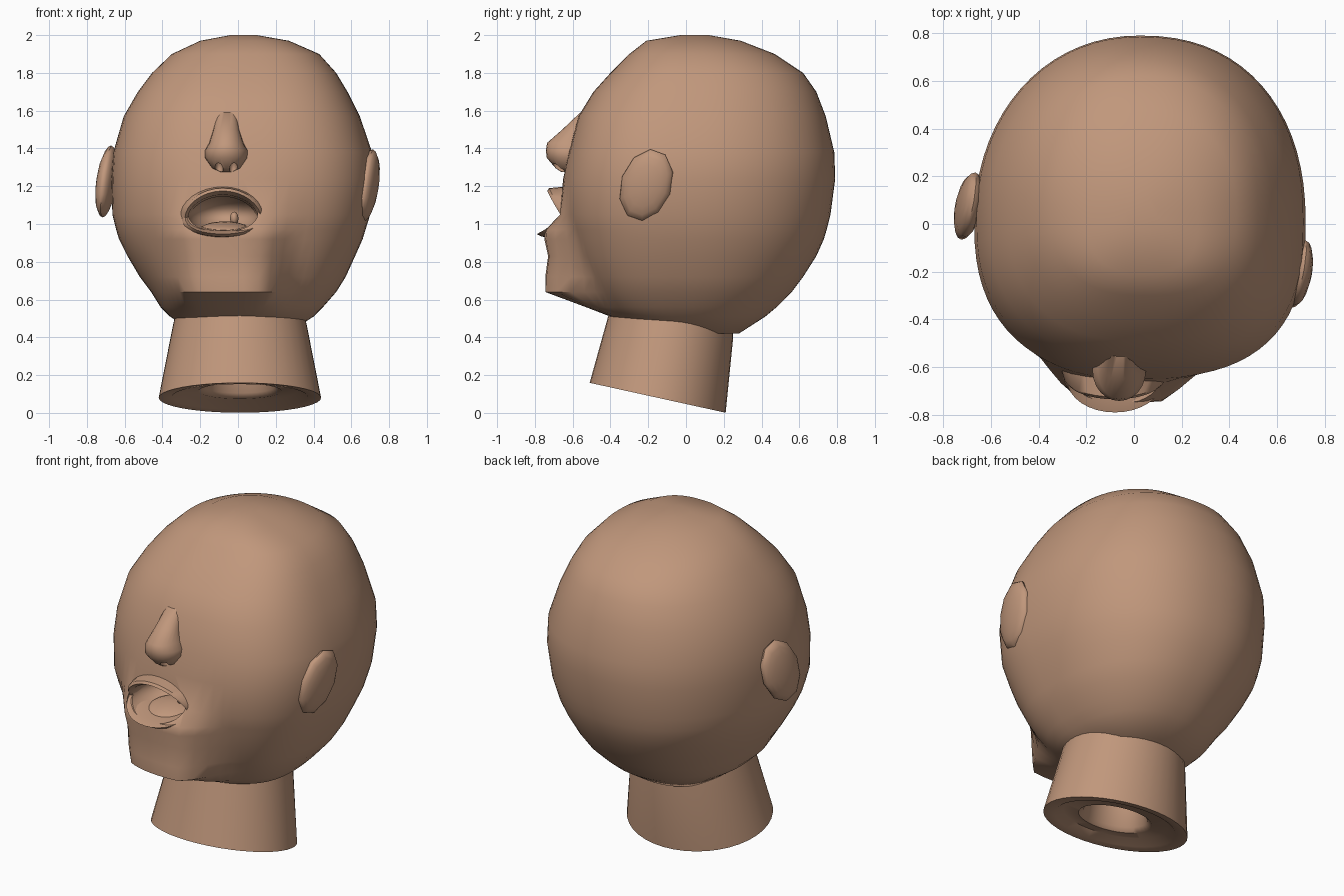
import bpy, bmesh, math
from mathutils import Matrix

if "Cube" in bpy.data.objects:
    bpy.data.objects.remove(bpy.data.objects["Cube"])

skin = bpy.data.materials.new("skin")
skin.diffuse_color = (0.53, 0.31, 0.20, 1)
skin.use_nodes = True
skin.node_tree.nodes["Principled BSDF"].inputs["Base Color"].default_value = skin.diffuse_color


def finish(name, bm):
    bmesh.ops.recalc_face_normals(bm, faces=bm.faces)
    me = bpy.data.meshes.new(name)
    bm.to_mesh(me)
    bm.free()
    me.materials.append(skin)
    ob = bpy.data.objects.new(name, me)
    bpy.context.collection.objects.link(ob)
    return ob


def loft(name, rings, cap_start=True, cap_end=True):
    bm = bmesh.new()
    vs = [[bm.verts.new(p) for p in r] for r in rings]
    n = len(rings[0])
    for a, b in zip(vs, vs[1:]):
        for i in range(n):
            j = (i + 1) % n
            bm.faces.new((a[i], a[j], b[j], b[i]))
    if cap_start:
        bm.faces.new(vs[0][::-1])
    if cap_end:
        bm.faces.new(vs[-1])
    return finish(name, bm)


def ellipsoid(name, loc, radii, rot=(0, 0, 0), u=24, v=16):
    bm = bmesh.new()
    bmesh.ops.create_uvsphere(bm, u_segments=u, v_segments=v, radius=1)
    # poles lie along x, so the outline seen from the side has u sides
    bm.transform(Matrix.Rotation(math.pi / 2, 4, 'Y'))
    bm.transform(Matrix.Diagonal((*radii, 1)))
    for axis, ang in zip('XYZ', rot):
        bm.transform(Matrix.Rotation(math.radians(ang), 4, axis))
    bm.transform(Matrix.Translation(loc))
    return finish(name, bm)


def activate(ob):
    bpy.ops.object.select_all(action='DESELECT')
    ob.select_set(True)
    bpy.context.view_layer.objects.active = ob


def cut(ob, cutter):
    m = ob.modifiers.new("cut", 'BOOLEAN')
    m.operation = 'DIFFERENCE'
    m.solver = 'EXACT'
    m.object = cutter
    activate(ob)
    bpy.ops.object.modifier_apply(modifier=m.name)
    bpy.data.objects.remove(cutter)


def angles(n):
    return [2 * math.pi * i / n for i in range(n)]


# Head: z, left x, right x, front y, back y, front y of chin and jaw
levels = [
    (0.42, -0.22, 0.26, -0.10, 0.28, -0.10),
    (0.51, -0.36, 0.40, -0.38, 0.42, -0.40),
    (0.56, -0.41, 0.45, -0.43, 0.48, -0.53),
    (0.64, -0.46, 0.52, -0.49, 0.56, -0.745),
    (0.72, -0.52, 0.57, -0.53, 0.62, -0.745),
    (0.83, -0.585, 0.62, -0.58, 0.69, -0.73),
    (0.92, -0.63, 0.66, -0.605, 0.73, -0.75),
    (0.97, -0.645, 0.675, -0.62, 0.745, -0.745),
    (1.05, -0.665, 0.70, -0.64, 0.765, -0.67),
    (1.24, -0.67, 0.72, -0.645, 0.79, -0.65),
    (1.38, -0.66, 0.71, -0.62, 0.785, -0.62),
    (1.57, -0.605, 0.645, -0.57, 0.74, -0.57),
    (1.70, -0.53, 0.58, -0.49, 0.69, -0.49),
    (1.80, -0.455, 0.52, -0.40, 0.62, -0.40),
    (1.90, -0.35, 0.43, -0.30, 0.47, -0.30),
    (1.97, -0.20, 0.27, -0.21, 0.29, -0.21),
    (2.00, -0.04, 0.10, -0.03, 0.12, -0.03),
]


def head_ring(z, x0, x1, yf, yb, yjaw):
    xc, rx, yc = (x0 + x1) / 2, (x1 - x0) / 2, yf + 0.45 * (yb - yf)
    pts = []
    for t in angles(72):
        c, s = math.cos(t), math.sin(t)
        # the face is flatter than the back, the right side fuller than the left
        e = 2 / ((2.65 if c > 0 else 2.4) if s < 0 else (2.25 if c > 0 else 2.1))
        x = xc + rx * math.copysign(abs(c) ** e, c)
        y = yc + (yb - yc if s > 0 else yc - yf) * math.copysign(abs(s) ** e, s)
        if s < 0:
            w = min(1, max(0, (0.40 - abs(x + 0.07)) / 0.24))
            y += w * w * (3 - 2 * w) * (yjaw - yf)
        pts.append((x, y, z))
    return pts


head = loft("head", [head_ring(*l) for l in levels])
cut(head, ellipsoid("mouth_cutter", (-0.08, -0.66, 1.055), (0.185, 0.28, 0.105)))


# Lips: ring around the open mouth
def lip_ring(rx, rz, y, up, down):
    pts = []
    for t in angles(32):
        c, s = math.cos(t), math.sin(t)
        pts.append((-0.08 + rx * c,
                    y - (up if s > 0 else down) * abs(s),
                    1.035 + 0.02 * s * s + rz * (s if s > 0 else 0.9 * s)))
    return pts


lips = loft("lips", [
    lip_ring(0.24, 0.145, -0.56, 0.06, 0.14),
    lip_ring(0.215, 0.135, -0.64, 0.085, 0.125),
    lip_ring(0.20, 0.12, -0.655, 0.08, 0.135),
    lip_ring(0.185, 0.10, -0.645, 0.05, 0.09),
    lip_ring(0.175, 0.09, -0.54, 0.02, 0.04)], False, False)

# Tongue and uvula
tongue = ellipsoid("tongue", (-0.07, -0.56, 0.97), (0.13, 0.13, 0.04), (8, 0, 0))
uvula = ellipsoid("uvula", (-0.02, -0.52, 1.03), (0.022, 0.03, 0.035))

# Nose: z, half width, centre y, depth
nose_rows = [(1.275, 0.03, -0.63, 0.03), (1.295, 0.075, -0.62, 0.07),
             (1.35, 0.112, -0.615, 0.122), (1.39, 0.112, -0.615, 0.127),
             (1.43, 0.09, -0.61, 0.125), (1.50, 0.068, -0.58, 0.075),
             (1.59, 0.052, -0.53, 0.03)]
nose = loft("nose", [[(-0.062 + 0.004 * (z > 1.5) + w * math.cos(t), y + d * math.sin(t), z)
                      for t in angles(24)] for z, w, y, d in nose_rows])
for x in (-0.10, -0.025):
    cut(nose, ellipsoid("nostril_cutter", (x, -0.675, 1.295), (0.022, 0.035, 0.05), u=12, v=8))

# Ears: flat many-sided pads, the head being turned a little
ears = [ellipsoid(n, loc, (0.052, 0.137, 0.198), (-20, 6, -9), u=10, v=10)
        for n, loc in (("right_ear", (0.69, -0.21, 1.205)),
                       ("left_ear", (-0.695, 0.075, 1.225)))]


# Neck: tilted tube with a recess in its base
def neck_ring(y, z, rx, ry, slope):
    return [(0.01 + rx * math.cos(t), y + ry * math.sin(t), z - slope * ry * math.sin(t))
            for t in angles(40)]


neck = loft("neck", [
    neck_ring(-0.12, 0.34, 0.16, 0.14, 0.2),
    neck_ring(-0.15, 0.14, 0.19, 0.16, 0.22),
    neck_ring(-0.15, 0.115, 0.22, 0.185, 0.22),
    neck_ring(-0.15, 0.12, 0.31, 0.26, 0.22),
    neck_ring(-0.15, 0.085, 0.36, 0.305, 0.22),
    neck_ring(-0.15, 0.08, 0.43, 0.36, 0.22),
    neck_ring(-0.08, 0.46, 0.355, 0.33, 0.18),
    neck_ring(-0.07, 0.55, 0.335, 0.315, 0.18)])

for ob in (head, lips, tongue, uvula, nose, neck, *ears):
    activate(ob)
    bpy.ops.object.shade_smooth_by_angle(angle=math.radians(45))
